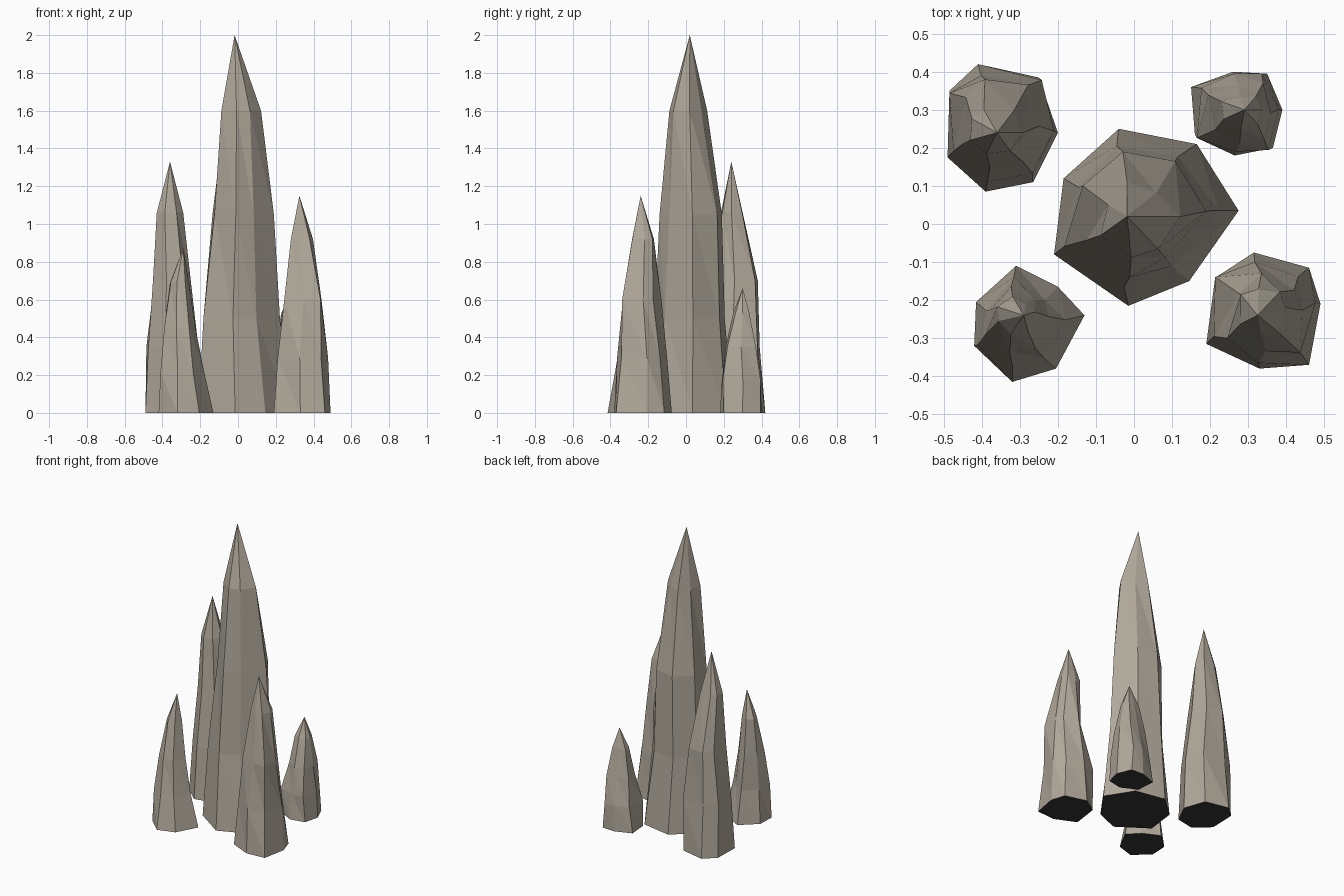
import bpy, bmesh, random

if "Cube" in bpy.data.objects:
    bpy.data.objects.remove(bpy.data.objects["Cube"])

random.seed(11)


def material(name, colour):
    mat = bpy.data.materials.new(name)
    mat.diffuse_color = (*colour, 1)
    mat.use_nodes = True
    mat.node_tree.nodes["Principled BSDF"].inputs["Base Color"].default_value = mat.diffuse_color
    return mat


stone = material("warm grey stone", (0.44, 0.395, 0.33))
underside = material("near black underside", (0.035, 0.035, 0.035))


def refit(points, x0, x1, y0, y1):
    """Stretch an outline to fill the given extents."""
    xs, ys = [p[0] for p in points], [p[1] for p in points]
    sx = (x1 - x0) / (max(xs) - min(xs))
    sy = (y1 - y0) / (max(ys) - min(ys))
    return [(x0 + (x - min(xs)) * sx, y0 + (y - min(ys)) * sy) for x, y in points]


def chip(points, amount):
    """Push outline corners in or out for uneven rock edges."""
    cx = sum(p[0] for p in points) / len(points)
    cy = sum(p[1] for p in points) / len(points)
    out = []
    for x, y in points:
        k = random.uniform(1 - amount, 1 + amount)
        out.append((cx + (x - cx) * k, cy + (y - cy) * k))
    return out


def spire(name, base, levels, apex):
    """Faceted rock: base outline chipped and refitted to each (z, x0, x1, y0, y1), then a tip."""
    bm = bmesh.new()
    rings = [[bm.verts.new((x, y, 0)) for x, y in base]]
    for z, *extents in levels:
        rings.append([bm.verts.new((x, y, z)) for x, y in refit(chip(base, .13), *extents)])
    tip = bm.verts.new(apex)
    n = len(base)
    for lo, hi in zip(rings, rings[1:]):
        for i in range(n):
            j = (i + 1) % n
            bm.faces.new((lo[i], lo[j], hi[j]))
            bm.faces.new((lo[i], hi[j], hi[i]))
    for i in range(n):
        bm.faces.new((rings[-1][i], rings[-1][(i + 1) % n], tip))
    bm.faces.new(rings[0]).material_index = 1
    bmesh.ops.recalc_face_normals(bm, faces=bm.faces)
    mesh = bpy.data.meshes.new(name)
    bm.to_mesh(mesh)
    bm.free()
    mesh.materials.append(stone)
    mesh.materials.append(underside)
    bpy.context.collection.objects.link(bpy.data.objects.new(name, mesh))


# tall middle spire
spire("central_spire",
      [(-.04, .25), (.165, .21), (.275, .035), (.145, -.15), (-.015, -.215), (-.21, -.08), (-.185, .12)],
      [(.5, -.183, .222, -.165, .205), (1.05, -.135, .19, -.14, .19), (1.6, -.088, .122, -.088, .112)],
      (-.018, .02, 2))

# four smaller spires around it
spire("back_left_spire",
      [(-.41, .42), (-.25, .385), (-.2, .24), (-.265, .11), (-.39, .085), (-.49, .175), (-.485, .35)],
      [(.35, -.485, -.21, .11, .39), (.7, -.45, -.25, .15, .38), (1.06, -.43, -.29, .185, .30)],
      (-.36, .24, 1.33))
spire("front_right_spire",
      [(.315, -.075), (.46, -.115), (.49, -.21), (.46, -.37), (.33, -.38), (.19, -.315), (.215, -.14)],
      [(.29, .21, .477, -.365, -.1), (.6, .245, .442, -.338, -.13), (.92, .28, .397, -.285, -.17)],
      (.325, -.24, 1.15))
spire("front_left_spire",
      [(-.31, -.11), (-.2, -.165), (-.13, -.24), (-.205, -.38), (-.32, -.415), (-.42, -.32), (-.415, -.205)],
      [(.22, -.41, -.18, -.375, -.14), (.45, -.39, -.225, -.335, -.165), (.69, -.36, -.26, -.29, -.19)],
      (-.29, -.24, .87))
spire("back_right_spire",
      [(.26, .4), (.35, .395), (.39, .3), (.365, .2), (.265, .18), (.16, .235), (.15, .36)],
      [(.17, .165, .38, .19, .395), (.35, .195, .36, .21, .37), (.53, .23, .335, .25, .335)],
      (.29, .30, .66))
